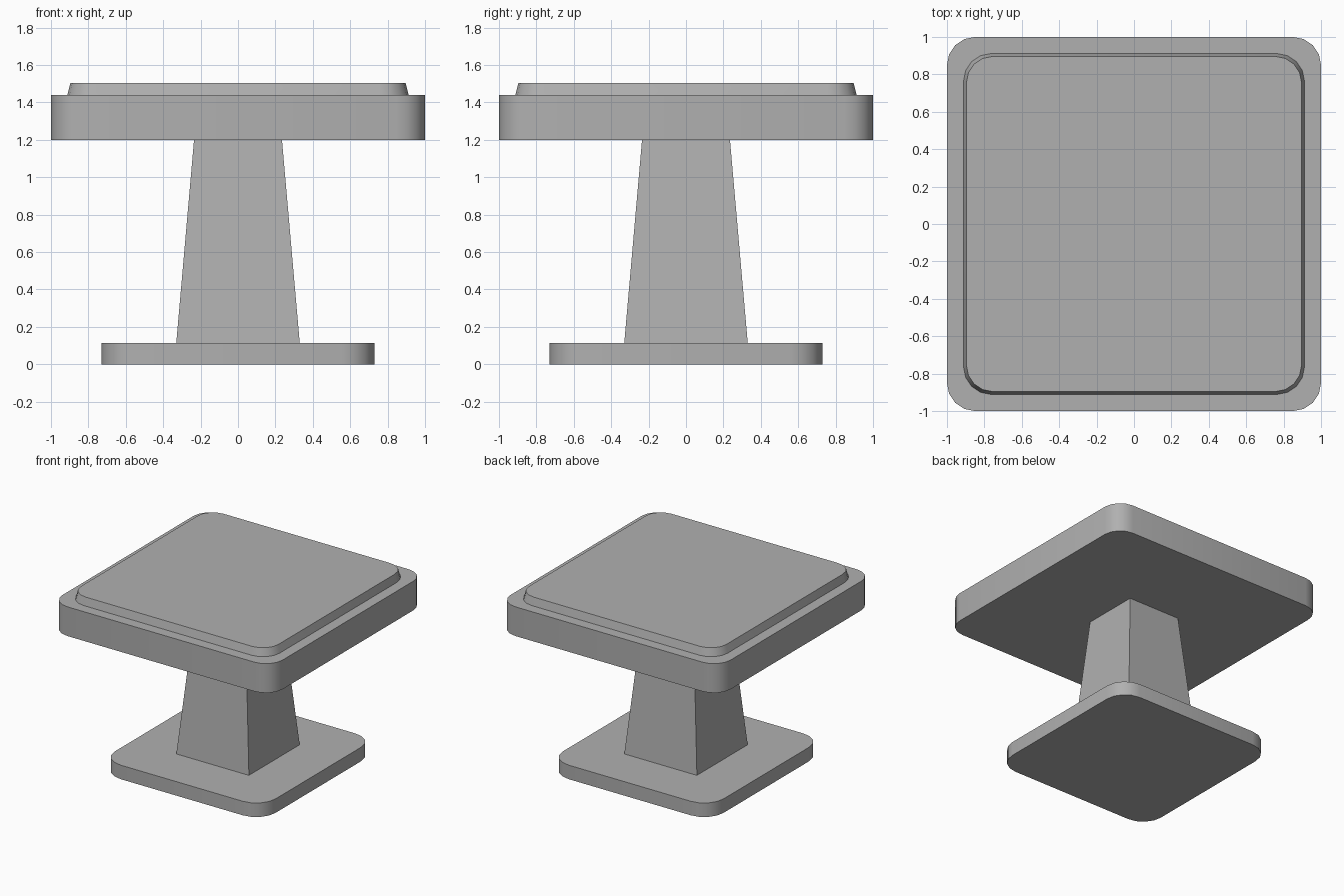
import bpy, bmesh, math

if "Cube" in bpy.data.objects:
    bpy.data.objects.remove(bpy.data.objects["Cube"])

# Mid grey shared by all parts
grey = bpy.data.materials.new("mid_grey")
grey.diffuse_color = (0.435, 0.435, 0.435, 1)
grey.use_nodes = True
grey.node_tree.nodes["Principled BSDF"].inputs["Base Color"].default_value = grey.diffuse_color


def outline(half, radius, segs):
    """Counter-clockwise square outline with rounded corners."""
    if radius == 0:
        return [(half, half), (-half, half), (-half, -half), (half, -half)]
    c = half - radius
    pts = []
    for q, (sx, sy) in enumerate([(1, 1), (-1, 1), (-1, -1), (1, -1)]):
        for i in range(segs + 1):
            a = math.pi / 2 * (q + i / segs)
            pts.append((sx * c + radius * math.cos(a), sy * c + radius * math.sin(a)))
    return pts


def loft(name, sections, segs=4):
    """Closed solid through (z, half width, corner radius) sections."""
    bm = bmesh.new()
    rings = [[bm.verts.new((x, y, z)) for x, y in outline(half, r, segs)]
             for z, half, r in sections]
    for low, high in zip(rings, rings[1:]):
        n = len(low)
        for i in range(n):
            j = (i + 1) % n
            bm.faces.new((low[i], low[j], high[j], high[i]))
    bm.faces.new(rings[0][::-1])
    bm.faces.new(rings[-1])
    mesh = bpy.data.meshes.new(name)
    bm.to_mesh(mesh)
    bm.free()
    mesh.materials.append(grey)
    obj = bpy.data.objects.new(name, mesh)
    bpy.context.collection.objects.link(obj)
    bpy.ops.object.select_all(action='DESELECT')
    obj.select_set(True)
    bpy.context.view_layer.objects.active = obj
    bpy.ops.object.shade_smooth_by_angle(angle=math.radians(30))
    return obj


# Rounded foot plate
loft("base_plate", [(0, 0.73, 0.175), (0.115, 0.73, 0.175)])

# Tapered square post
loft("post", [(0.115, 0.33, 0), (1.2, 0.235, 0)])

# Thick rounded top with a raised, chamfered panel
loft("top_slab", [(1.2, 1.0, 0.15), (1.44, 1.0, 0.15),
                  (1.44, 0.912, 0.15), (1.505, 0.896, 0.14)])
